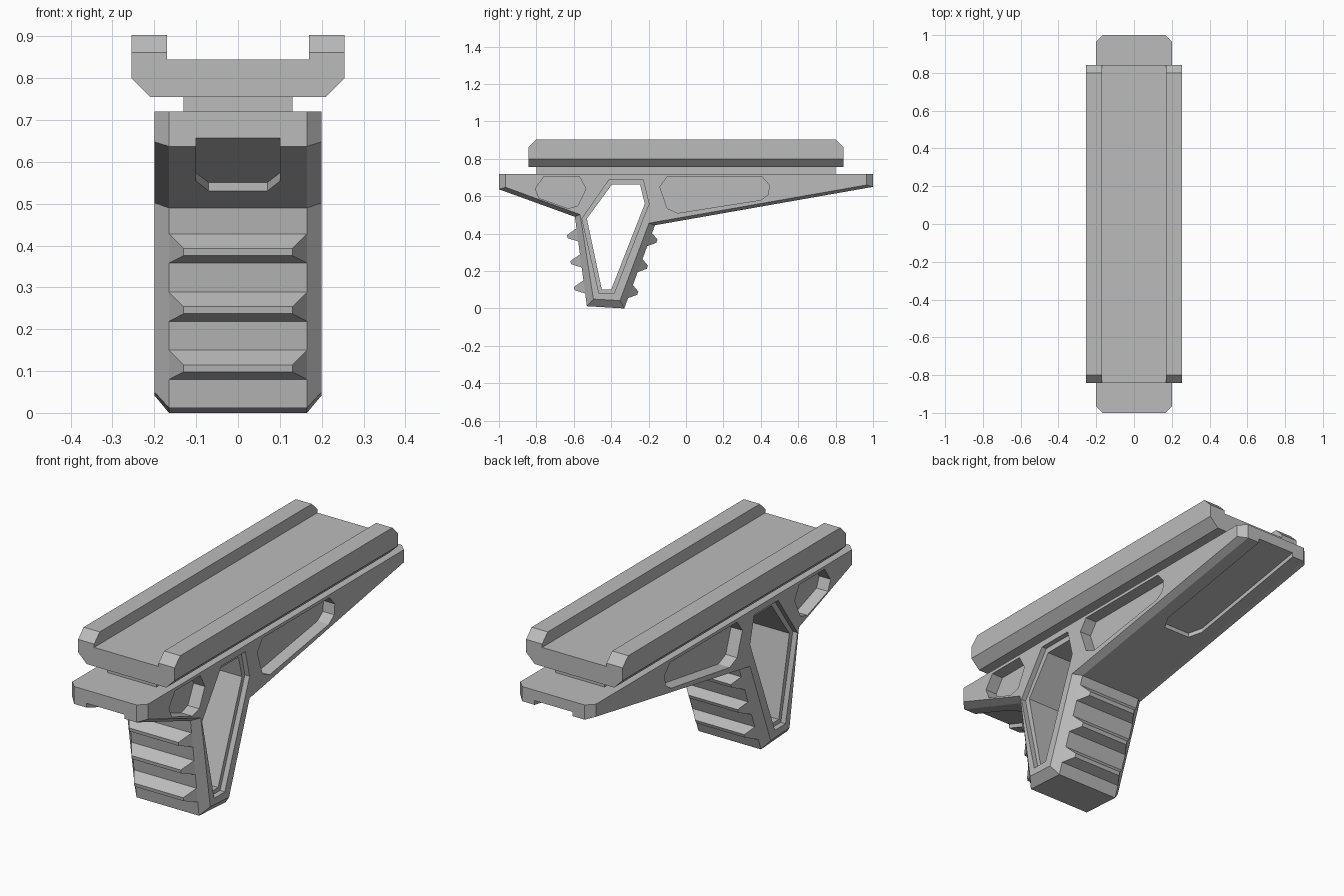
import bpy, bmesh

cube = bpy.data.objects.get("Cube")
if cube:
    bpy.data.objects.remove(cube, do_unlink=True)

grey = bpy.data.materials.new("matte_grey")
grey.use_nodes = True
colour = (0.5, 0.5, 0.5, 1)
grey.diffuse_color = colour
grey.node_tree.nodes["Principled BSDF"].inputs["Base Color"].default_value = colour


def loft(name, rings):
    """Closed solid through rings that have equal point counts."""
    bm = bmesh.new()
    loops = [[bm.verts.new(p) for p in ring] for ring in rings]
    n = len(loops[0])
    for a, b in zip(loops, loops[1:]):
        for i in range(n):
            j = (i + 1) % n
            bm.faces.new((a[i], a[j], b[j], b[i]))
    bm.faces.new(loops[0])
    bm.faces.new(loops[-1][::-1])
    bmesh.ops.recalc_face_normals(bm, faces=bm.faces)
    mesh = bpy.data.meshes.new(name)
    bm.to_mesh(mesh)
    bm.free()
    mesh.materials.append(grey)
    obj = bpy.data.objects.new(name, mesh)
    bpy.context.collection.objects.link(obj)
    return obj


def side(profile, x):
    return [(x, y, z) for y, z in profile]


def cut(target, cutter):
    mod = target.modifiers.new("cut", 'BOOLEAN')
    mod.operation = 'DIFFERENCE'
    mod.solver = 'EXACT'
    mod.object = cutter
    bpy.context.view_layer.objects.active = target
    bpy.ops.object.modifier_apply(modifier=mod.name)
    bpy.data.objects.remove(cutter, do_unlink=True)


def line(p, q):
    """Height or depth along a straight line through two points."""
    return lambda t: p[1] + (t - p[0]) * (q[1] - p[1]) / (q[0] - p[0])


# Body with grip: full profile in the middle, chamfered towards both sides
full = [(-1, .72), (1, .72), (1, .65), (-.166, .445),
        (-.33, 0), (-.53, .012), (-.594, .49), (-1, .637)]
inset = [(-.965, .72), (.965, .72), (.965, .66), (-.198, .456),
         (-.353, .042), (-.495, .05), (-.566, .502), (-.965, .648)]
body = loft("body_and_grip", [side(inset, -.2), side(full, -.165),
                              side(full, .165), side(inset, .2)])

# Window through the grip, with a shallow step around it
window = [(-.396, .663), (-.246, .663), (-.22, .56),
          (-.4, .1), (-.45, .1), (-.53, .48)]
step = [(-.41, .69), (-.23, .69), (-.198, .56),
        (-.385, .08), (-.465, .08), (-.556, .48)]
cut(body, loft("window_cutter", [side(window, -.3), side(window, .3)]))

# Side pockets
front_pocket = [(-.76, .705), (-.57, .705), (-.535, .64), (-.578, .55),
                (-.63, .535), (-.785, .59), (-.805, .64)]
rear_pocket = [(-.1, .705), (.405, .705), (.445, .66), (.44, .61),
               (.4, .58), (-.045, .51), (-.1, .535), (-.14, .65)]
for s in (-1, 1):
    for outline, floor in ((step, .175), (front_pocket, .14), (rear_pocket, .14)):
        cut(body, loft("pocket_cutter", [side(outline, s * floor), side(outline, s * .3)]))


# Channels under both wings, open at the ends
def channel(y_open, y_corner, y_end, height):
    plan = [(-.1, y_open), (.1, y_open), (.1, y_corner),
            (.07, y_end), (-.07, y_end), (-.1, y_corner)]
    cut(body, loft("channel_cutter", [[(x, y, height(y) + dz) for x, y in plan]
                                      for dz in (-.06, .02)]))


channel(-1.1, -.77, -.706, line(full[7], full[6]))
channel(1.1, .36, .3, line(full[2], full[3]))


# Grip ribs
def rib(name, surface, out, base, ridge):
    def ring(x, zs, offset):
        lo, hi = zs
        return [(-x, surface(lo) + offset, lo), (x, surface(lo) + offset, lo),
                (x, surface(hi) + offset, hi), (-x, surface(hi) + offset, hi)]
    loft(name, [ring(.165, base, -out * .03), ring(.165, base, 0), ring(.13, ridge, out)])


front_face = line((.012, -.53), (.49, -.594))
rear_face = line((0, -.33), (.445, -.166))
for i in range(3):
    z = .08 + i * .139
    rib(f"front_rib_{i + 1}", front_face, -.055, (z, z + .07), (z + .018, z + .035))
    z -= .025
    rib(f"rear_rib_{i + 1}", rear_face, .042, (z, z + .07), (z + .018, z + .035))

# Neck between body and rail
neck = [(-.13, .71), (.13, .71), (.13, .77), (-.13, .77)]
loft("neck", [[(x, y, z) for x, z in neck] for y in (-.8, .8)])

# Channel-shaped rail with bevelled end corners
half = [(.21, .755), (.255, .8), (.255, .903), (.17, .903), (.17, .845)]
section = half + [(-x, z) for x, z in reversed(half)]
rail = loft("top_rail", [[(x, y, z) for x, z in section] for y in (-.842, .842)])
bm = bmesh.new()
bm.from_mesh(rail.data)
tips = [e for e in bm.edges if all(v.co.z > .9 for v in e.verts)
        and abs(e.verts[0].co.y - e.verts[1].co.y) < .01]
bmesh.ops.bevel(bm, geom=tips, offset=.042, segments=1, affect='EDGES')
bm.to_mesh(rail.data)
bm.free()
